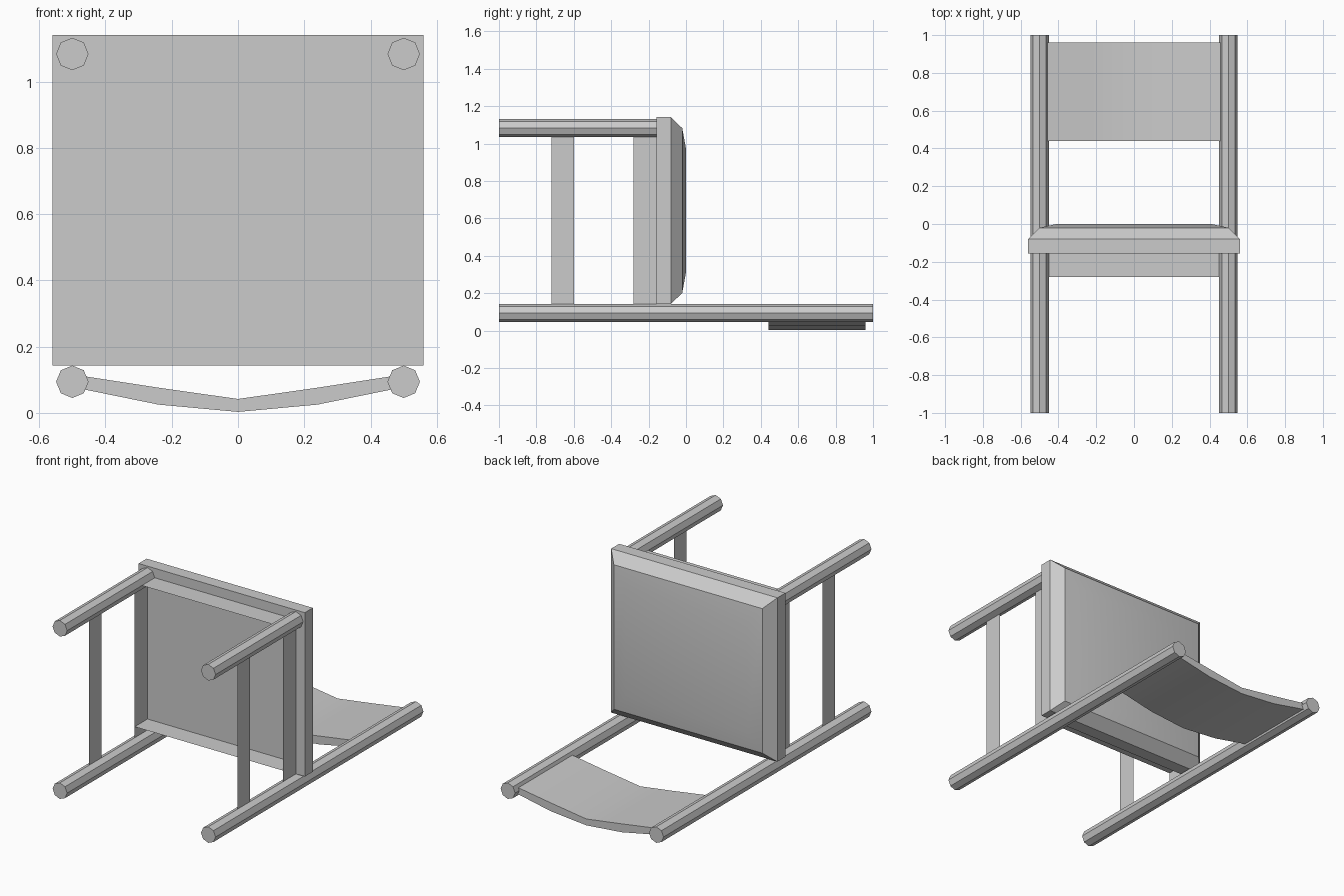
import bpy, bmesh, math
from mathutils import Matrix

if "Cube" in bpy.data.objects:
    bpy.data.objects.remove(bpy.data.objects["Cube"])

grey = bpy.data.materials.new("plain grey")
grey.diffuse_color = (0.6, 0.6, 0.6, 1)
grey.use_nodes = True
grey.node_tree.nodes["Principled BSDF"].inputs["Base Color"].default_value = grey.diffuse_color


def finish(bm, name, smooth=False):
    bmesh.ops.recalc_face_normals(bm, faces=bm.faces)
    me = bpy.data.meshes.new(name)
    bm.to_mesh(me)
    bm.free()
    me.materials.append(grey)
    ob = bpy.data.objects.new(name, me)
    bpy.context.collection.objects.link(ob)
    if smooth:
        bpy.ops.object.select_all(action='DESELECT')
        ob.select_set(True)
        bpy.context.view_layer.objects.active = ob
        bpy.ops.object.shade_smooth_by_angle(angle=math.radians(30))
    return ob


def pole(name, x, z, y0, y1):
    """Eight-sided pole running along y."""
    bm = bmesh.new()
    bmesh.ops.create_cone(bm, cap_ends=True, segments=8, radius1=0.049,
                          radius2=0.049, depth=y1 - y0,
                          matrix=Matrix.Translation((x, (y0 + y1) / 2, z))
                          @ Matrix.Rotation(math.pi / 2, 4, 'X'))
    finish(bm, name)


def sheet(name, corners):
    """Thin board made of one quad."""
    bm = bmesh.new()
    bm.faces.new([bm.verts.new(c) for c in corners])
    finish(bm, name)


BACK_Z, FRONT_Z = 0.094, 1.083

# Legs, side aprons and side stretchers
for side, x in (("left", -0.5), ("right", 0.5)):
    pole(side + "_back_post", x, BACK_Z, -1, 1)
    pole(side + "_front_leg", x, FRONT_Z, -1, -0.155)
    for part, y0, y1 in (("stretcher", -0.72, -0.6), ("apron", -0.28, -0.155)):
        sheet(f"{side}_{part}", [(x, y0, BACK_Z), (x, y1, BACK_Z),
                                 (x, y1, FRONT_Z), (x, y0, FRONT_Z)])

# Front and back aprons
for part, z in (("back_apron", 0.21), ("front_apron", FRONT_Z)):
    sheet(part, [(-0.5, -0.28, z), (0.5, -0.28, z),
                 (0.5, -0.155, z), (-0.5, -0.155, z)])

# Cushioned seat: stacked rectangles (y, half width, half height)
bm = bmesh.new()
rings = []
for y, hx, hz in ((-0.157, 0.56, 0.499), (-0.08, 0.56, 0.499),
                  (-0.02, 0.5, 0.44), (0.0, 0.41, 0.33)):
    rings.append([bm.verts.new((sx * hx, y, 0.642 + sz * hz))
                  for sx, sz in ((-1, -1), (1, -1), (1, 1), (-1, 1))])
for a, b in zip(rings, rings[1:]):
    for i in range(4):
        j = (i + 1) % 4
        bm.faces.new((a[i], a[j], b[j], b[i]))
bm.faces.new(rings[0])
bm.faces.new(rings[-1])
finish(bm, "seat", smooth=True)

# Curved backrest: section in x-z swept along y
half = [(0.0, 0.003, 0.042), (0.24, 0.025, 0.076), (0.5, 0.078, 0.116)]
section = [(-x, lo, hi) for x, lo, hi in half[:0:-1]] + half
bm = bmesh.new()
cols = [[bm.verts.new(c) for c in ((x, 0.44, lo), (x, 0.96, lo),
                                   (x, 0.96, hi), (x, 0.44, hi))]
        for x, lo, hi in section]
for a, b in zip(cols, cols[1:]):
    for i in range(4):
        j = (i + 1) % 4
        bm.faces.new((a[i], a[j], b[j], b[i]))
bm.faces.new(cols[0])
bm.faces.new(cols[-1])
finish(bm, "backrest", smooth=True)
